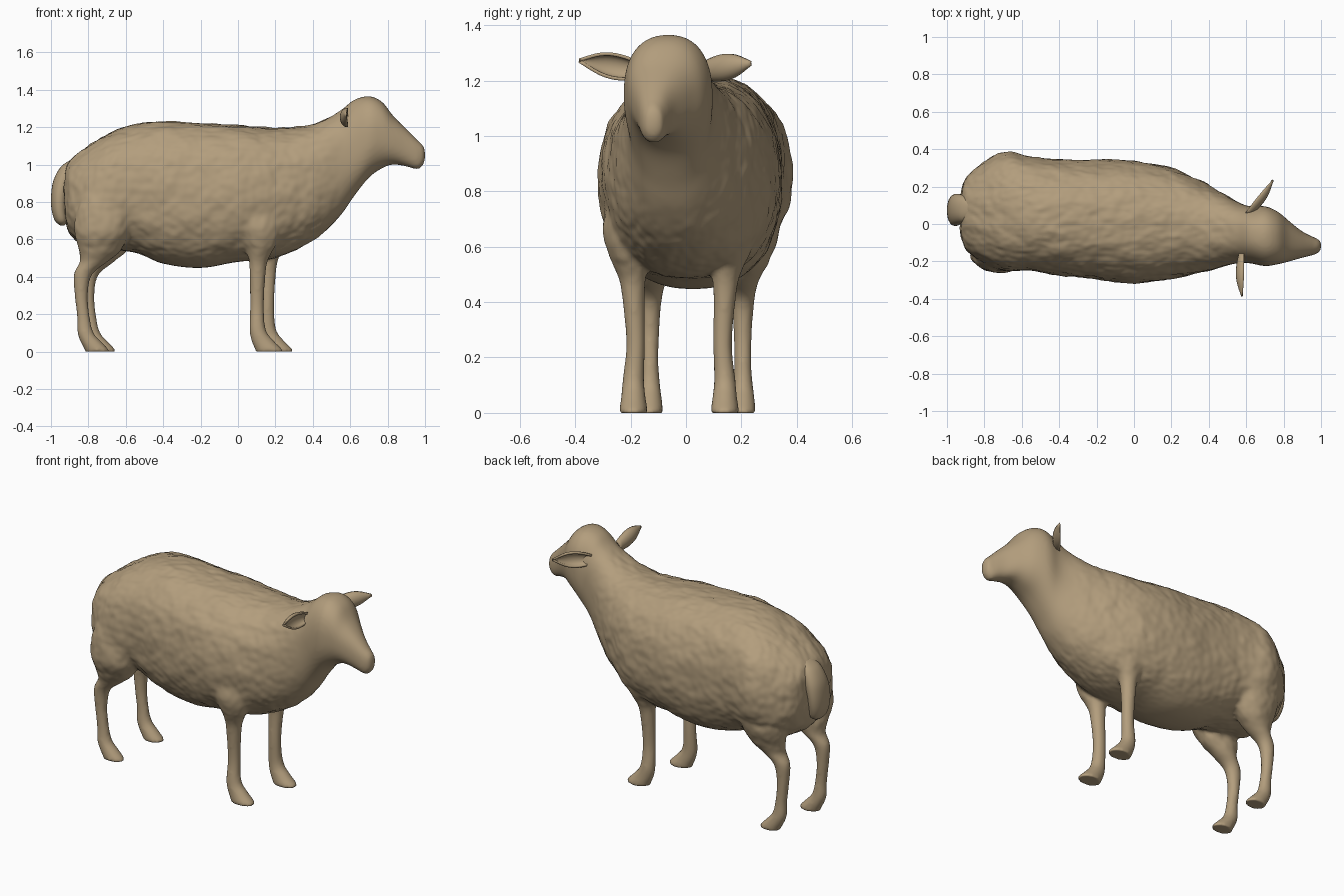
import bpy, bmesh, math
from mathutils import Vector, noise

if "Cube" in bpy.data.objects:
    bpy.data.objects.remove(bpy.data.objects["Cube"])

tan = bpy.data.materials.new("tan_wool")
tan.diffuse_color = (0.45, 0.34, 0.205, 1)
tan.use_nodes = True
tan.node_tree.nodes["Principled BSDF"].inputs["Base Color"].default_value = tan.diffuse_color


def finish(name, bm):
    bmesh.ops.recalc_face_normals(bm, faces=bm.faces)
    me = bpy.data.meshes.new(name)
    bm.to_mesh(me)
    bm.free()
    me.materials.append(tan)
    for p in me.polygons:
        p.use_smooth = True
    ob = bpy.data.objects.new(name, me)
    bpy.context.collection.objects.link(ob)
    return ob


def spline(rows, steps=5):
    """Catmull-Rom through rows of numbers."""
    out = []
    for i in range(len(rows) - 1):
        a, b, c, d = (rows[max(i - 1, 0)], rows[i], rows[i + 1],
                      rows[min(i + 2, len(rows) - 1)])
        for k in range(steps):
            t = k / steps
            out.append([0.5 * (2 * q + (r - p) * t + (2 * p - 5 * q + 4 * r - s) * t * t
                               + (3 * q - p - 3 * r + s) * t ** 3)
                        for p, q, r, s in zip(a, b, c, d)])
    return out + [list(rows[-1])]


def loft(bm, rows, axis, power=2.0, n=40):
    """Rows (s, c1, c2, r1, r2): oval rings across the x or z axis."""
    rings = []
    for s, c1, c2, r1, r2 in spline(rows):
        ring = []
        for k in range(n):
            a = 2 * math.pi * k / n
            u, v = math.cos(a), math.sin(a)
            u = c1 + max(r1, .004) * math.copysign(abs(u) ** (2 / power), u)
            v = c2 + max(r2, .004) * math.copysign(abs(v) ** (2 / power), v)
            ring.append(bm.verts.new((s, u, v) if axis == 'x' else (u, v, s)))
        rings.append(ring)
    for a, b in zip(rings, rings[1:]):
        for k in range(n):
            bm.faces.new((a[k], a[(k + 1) % n], b[(k + 1) % n], b[k]))
    bm.faces.new(rings[0])
    bm.faces.new(rings[-1])


# body, neck and head: x, top, bottom, y min, y max
stations = [
    (-.93, .92, .78, 0, .14), (-.92, .98, .70, -.08, .20), (-.89, 1.03, .62, -.15, .26),
    (-.80, 1.10, .56, -.21, .335), (-.68, 1.17, .55, -.25, .385), (-.55, 1.215, .53, -.25, .36),
    (-.40, 1.23, .47, -.275, .345), (-.20, 1.22, .447, -.295, .345), (0, 1.21, .48, -.315, .335),
    (.20, 1.195, .50, -.29, .30), (.35, 1.205, .565, -.26, .235), (.45, 1.235, .63, -.235, .18),
    (.55, 1.29, .73, -.21, .12), (.62, 1.345, .83, -.21, .095), (.70, 1.365, .93, -.225, .095),
    (.77, 1.335, .98, -.215, .065), (.83, 1.26, 1.0, -.20, .015), (.90, 1.19, .99, -.18, -.04),
    (.96, 1.13, .975, -.165, -.07), (.99, 1.10, 1.0, -.15, -.085), (1.0, 1.07, 1.03, -.13, -.10)]
bm = bmesh.new()
loft(bm, [(x, (a + b) / 2, (t + o) / 2, (b - a) / 2, (t - o) / 2)
          for x, t, o, a, b in stations], 'x', 2.35, 64)

# legs: z, x, outward offset, half length, half width
hind = [(.95, -.68, .02, .10, .08), (.80, -.70, .02, .16, .10), (.65, -.72, .03, .15, .10),
        (.55, -.735, .01, .115, .085), (.48, -.772, 0, .075, .06), (.41, -.83, 0, .049, .043),
        (.30, -.838, 0, .035, .034), (.18, -.826, 0, .034, .031), (.10, -.815, 0, .043, .037),
        (.05, -.785, 0, .056, .043), (.01, -.755, 0, .064, .047), (-.004, -.755, 0, .062, .045)]
front = [(.85, .10, .02, .10, .06), (.70, .11, .02, .12, .09), (.58, .115, .02, .09, .075),
         (.50, .11, .005, .054, .052), (.42, .105, 0, .043, .041), (.25, .102, -.008, .037, .034),
         (.12, .105, 0, .043, .039), (.06, .13, 0, .059, .044), (.01, .165, 0, .073, .051),
         (-.004, .165, 0, .071, .049)]
for rows, feet in ((hind, ((-.13, -1, 0), (.205, 1, .035))),
                   (front, ((-.19, -1, 0), (.14, 1, .055)))):
    for y0, side, dx in feet:
        loft(bm, [(z, x + dx, y0 + side * o, rx, ry) for z, x, o, rx, ry in rows], 'z', 2.0, 28)
body = finish("sheep_body", bm)

# blend the parts into one skin
rm = body.modifiers.new("blend", 'REMESH')
rm.mode = 'VOXEL'
rm.voxel_size = .011
sm = body.modifiers.new("soften", 'SMOOTH')
sm.factor = .5
sm.iterations = 5
dg = bpy.context.evaluated_depsgraph_get()
skin = bpy.data.meshes.new_from_object(body.evaluated_get(dg))
body.modifiers.clear()
body.data = skin

# uneven fleece on the trunk only
bm = bmesh.new()
bm.from_mesh(skin)
bm.normal_update()
moves = []
for v in bm.verts:
    p = v.co
    w = min(1, max(0, (.58 - p.x) / .15)) * min(1, max(0, (p.z - .46) / .08))
    if w > 0:
        q = Vector((p.x * 9, p.y * 14, p.z * 9))
        d = .007 * noise.noise(q) + .004 * noise.noise(q * 2.6)
        moves.append((v, v.normal * d * w))
for v, m in moves:
    v.co += m
for v in bm.verts:
    v.co.z = max(v.co.z, 0)
bm.to_mesh(skin)
bm.free()
skin.materials.clear()
skin.materials.append(tan)
for p in skin.polygons:
    p.use_smooth = True
    p.material_index = 0

# tail: z, x, y, half depth, half width
bm = bmesh.new()
loft(bm, [(1.03, -.875, .08, .01, .03), (.99, -.90, .08, .045, .065), (.92, -.935, .08, .05, .08),
          (.84, -.953, .075, .046, .085), (.76, -.955, .07, .042, .078), (.70, -.945, .065, .034, .06),
          (.675, -.94, .06, .012, .025)], 'z', 2.2, 28)
finish("tail", bm)


# ears: cupped leaves
def ear(name, base, tip, opening, width):
    base, tip, opening = Vector(base), Vector(tip), Vector(opening)
    up = Vector((0, 0, 1))
    bm = bmesh.new()
    grid = []
    for i in range(13):
        t = i / 12
        w = width * (.35 + .65 * math.sin(math.pi * min(1, t * .85 + .1))) * (1 - t ** 5) + .002
        row = []
        for j in range(-5, 6):
            a = math.radians(j * 20)
            row.append(bm.verts.new(base.lerp(tip, t) + up * (w * math.sin(a))
                                    - opening * (w * .75 * math.cos(a))))
        grid.append(row)
    for a, b in zip(grid, grid[1:]):
        for j in range(10):
            bm.faces.new((a[j], a[j + 1], b[j + 1], b[j]))
    ob = finish(name, bm)
    s = ob.modifiers.new("thickness", 'SOLIDIFY')
    s.thickness = .012
    s.offset = 0
    return ob


ear("right_ear", (.585, -.16, 1.235), (.58, -.385, 1.272), (1, 0, 0), .042)
ear("left_ear", (.60, .06, 1.235), (.74, .235, 1.262), (-.76, .65, 0), .042)
